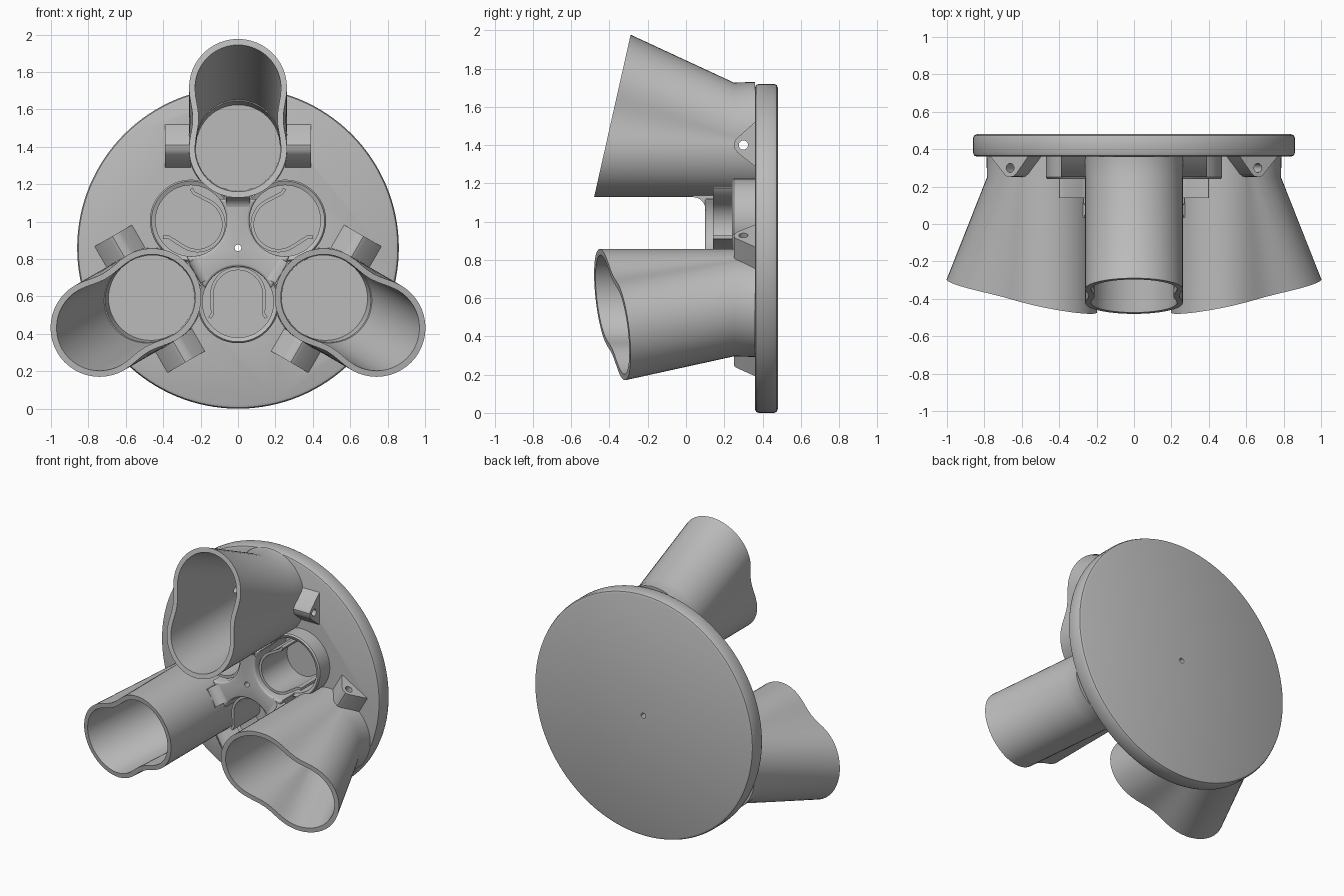
import bpy, bmesh
from math import sin, cos, pi, radians, sqrt, atan2

cube = bpy.data.objects.get("Cube")
if cube:
    bpy.data.objects.remove(cube)

grey = bpy.data.materials.new("light_grey")
grey.use_nodes = True
grey.diffuse_color = (0.5, 0.5, 0.5, 1)
grey.node_tree.nodes["Principled BSDF"].inputs["Base Color"].default_value = (0.5, 0.5, 0.5, 1)

CENTRE_Z = 0.86
FRONT, BACK, FLOOR = 0.36, 0.48, 0.43   # plate faces and pocket floor, along y


def spot(t, r, y, deg):
    """Place a point by tangent offset, radius and depth on the arm at an angle."""
    a = radians(deg)
    return (r * cos(a) + t * sin(a), y, CENTRE_Z + r * sin(a) - t * cos(a))


def loft(name, rings, deg=90, loop=False):
    """Skin a list of rings of (t, r, y); cap the ends or join them in a loop."""
    bm = bmesh.new()
    vs = [[bm.verts.new(spot(*p, deg)) for p in ring] for ring in rings]
    n = len(vs[0])
    for i in range(len(vs) if loop else len(vs) - 1):
        a, b = vs[i], vs[(i + 1) % len(vs)]
        for j in range(n):
            k = (j + 1) % n
            bm.faces.new((a[j], a[k], b[k], b[j]))
    if not loop:
        bm.faces.new(vs[0])
        bm.faces.new(vs[-1])
    bmesh.ops.recalc_face_normals(bm, faces=bm.faces)
    me = bpy.data.meshes.new(name)
    bm.to_mesh(me)
    bm.free()
    me.materials.append(grey)
    ob = bpy.data.objects.new(name, me)
    bpy.context.collection.objects.link(ob)
    return ob


def activate(ob):
    bpy.ops.object.select_all(action='DESELECT')
    ob.select_set(True)
    bpy.context.view_layer.objects.active = ob


def cut(ob, cutters):
    activate(ob)
    for c in cutters:
        m = ob.modifiers.new("cut", 'BOOLEAN')
        m.operation, m.solver, m.object = 'DIFFERENCE', 'EXACT', c
        bpy.ops.object.modifier_apply(modifier=m.name)


def circle(radius, y, r=0, n=48):
    return [(radius * cos(2 * pi * i / n), r + radius * sin(2 * pi * i / n), y) for i in range(n)]


def slot(radius, r0, r1, y, pinch=0, n=24, k=8):
    """Long round-ended ring, optionally waisted; y may depend on radius."""
    pts = [(radius * cos(pi * i / n), r1 + radius * sin(pi * i / n)) for i in range(n + 1)]
    sides = [(radius - pinch * sin(pi * i / k) ** 2, r0 + (r1 - r0) * i / k) for i in range(1, k)]
    pts += [(-t, r) for t, r in reversed(sides)]
    pts += [(-radius * cos(pi * i / n), r0 - radius * sin(pi * i / n)) for i in range(n + 1)]
    pts += sides
    return [(t, r, y(r) if callable(y) else y) for t, r in pts]


def rim(r):
    return -0.48 + (r - 0.27) * 0.225


def mix(a, b, f):
    return [tuple(p + (q - p) * f for p, q in zip(u, v)) for u, v in zip(a, b)]


cutters, pockets, finished = [], [], []
centre_drill = loft("centre_drill", [circle(0.018, -0.1, n=20), circle(0.018, 0.6, n=20)])
cutters.append(centre_drill)

# Flared tubes with pierced ears
for i, deg in enumerate((90, 210, 330), 1):
    mouth = slot(0.23, 0.53, 0.855, rim, 0.02)
    base = slot(0.225, 0.53, 0.54, FLOOR)
    inner_end = [(t, r, FRONT) for t, r, y in
                 mix(mouth, base, (FRONT + 0.4) / (FLOOR + 0.4))]
    tube = loft(f"flared_tube_{i}", [
        mouth, slot(0.262, 0.53, 0.855, rim, 0.02),
        slot(0.262, 0.53, 0.605, 0.25), slot(0.265, 0.53, 0.605, FRONT), inner_end], deg, True)
    pocket = loft("tube_pocket", [inner_end, base], deg)
    # Let the pocket break through the plate face cleanly
    for v in pocket.data.vertices:
        if v.co.y < FRONT + 0.001:
            v.co.y -= 0.02
    pockets.append(pocket)

    drill = loft("ear_drill", [[(t, 0.54 + r, 0.30 + s) for s, r, _ in circle(0.024, 0, n=20)]
                               for t in (-0.5, 0.5)], deg)
    cutters.append(drill)
    cut(tube, [drill])
    finished.append(tube)
    profile = [(0.43, FRONT), (0.50, 0.27), (0.52, 0.255), (0.55, 0.25),
               (0.57, 0.26), (0.66, FRONT)]
    for side, s in (("left", 1), ("right", -1)):
        ear = loft(f"ear_{side}_{i}", [[(s * t, r, y) for r, y in profile]
                                       for t in (0.25, 0.39)], deg)
        cut(ear, [drill])
        finished.append(ear)

    # Curved gusset from hub arm to tube
    curve = [(0.20 + 0.068 * sin(a), 0.035 + 0.068 * cos(a)) for a in
             (pi / 2 * j / 8 for j in range(9))]
    gusset = curve + [(0.282, 0.035), (0.282, 0.15), (0.20, 0.15)]
    finished.append(loft(f"gusset_{i}", [[(t, r, y) for r, y in gusset]
                                         for t in (-0.065, 0.065)], deg))

# Small cups with open spring clips
for i, deg in enumerate((30, 150, 270), 1):
    finished.append(loft(f"cup_{i}", [
        circle(0.19, 0.25, 0.29), circle(0.212, 0.24, 0.29), circle(0.22, 0.25, 0.29),
        circle(0.22, FRONT, 0.29), circle(0.19, FRONT, 0.29)], deg, True))
    pockets.append(loft("cup_pocket", [circle(0.19, 0.3, 0.29), circle(0.19, FLOOR, 0.29)], deg))

    arc = [(0.14 * cos(a), 0.25 - 0.14 * sin(a)) for a in (pi * j / 24 for j in range(25))]
    path = [(0.15, 0.375), (0.136, 0.35)] + arc + [(-0.136, 0.35), (-0.15, 0.375)]
    rings = []
    for j, (t, r) in enumerate(path):
        a, b = path[max(j - 1, 0)], path[min(j + 1, len(path) - 1)]
        dt, dr = b[0] - a[0], b[1] - a[1]
        h = 0.009 / sqrt(dt * dt + dr * dr)
        rings.append([(t + s * dr * h, r - s * dt * h, y)
                      for s, y in ((1, 0.14), (-1, 0.14), (-1, FLOOR), (1, FLOOR))])
    finished.append(loft(f"spring_clip_{i}", rings, deg))

# Three-armed hub whose sides follow the cups
outline = []
for deg in (30, 150, 270):
    for j in range(17):
        a = radians(-68 + 136 * j / 16)
        # sweep from one neighbouring arm to the next
        x, z = 0.29 - 0.19 * cos(a), 0.19 * sin(a)
        d = radians(deg)
        outline.append((x * cos(d) - z * sin(d), x * sin(d) + z * cos(d)))
hub = loft("hub", [[(t, r, y) for t, r in outline] for y in (0.10, FRONT)])
bevel = hub.modifiers.new("round", 'BEVEL')
bevel.width, bevel.segments, bevel.limit_method, bevel.angle_limit = 0.02, 3, 'ANGLE', radians(50)
activate(hub)
bpy.ops.object.modifier_apply(modifier=bevel.name)
cut(hub, [centre_drill])
finished.append(hub)

# Round back plate with softened edges
plate = loft("back_plate", [circle(r, y, n=128) for r, y in (
    (0.84, FRONT), (0.854, 0.366), (0.86, 0.38), (0.86, 0.46), (0.854, 0.474), (0.84, BACK))])
cut(plate, pockets + [centre_drill])
finished.append(plate)

for c in cutters + pockets:
    bpy.data.objects.remove(c)
for ob in finished:
    activate(ob)
    bpy.ops.object.shade_smooth_by_angle(angle=radians(35))
